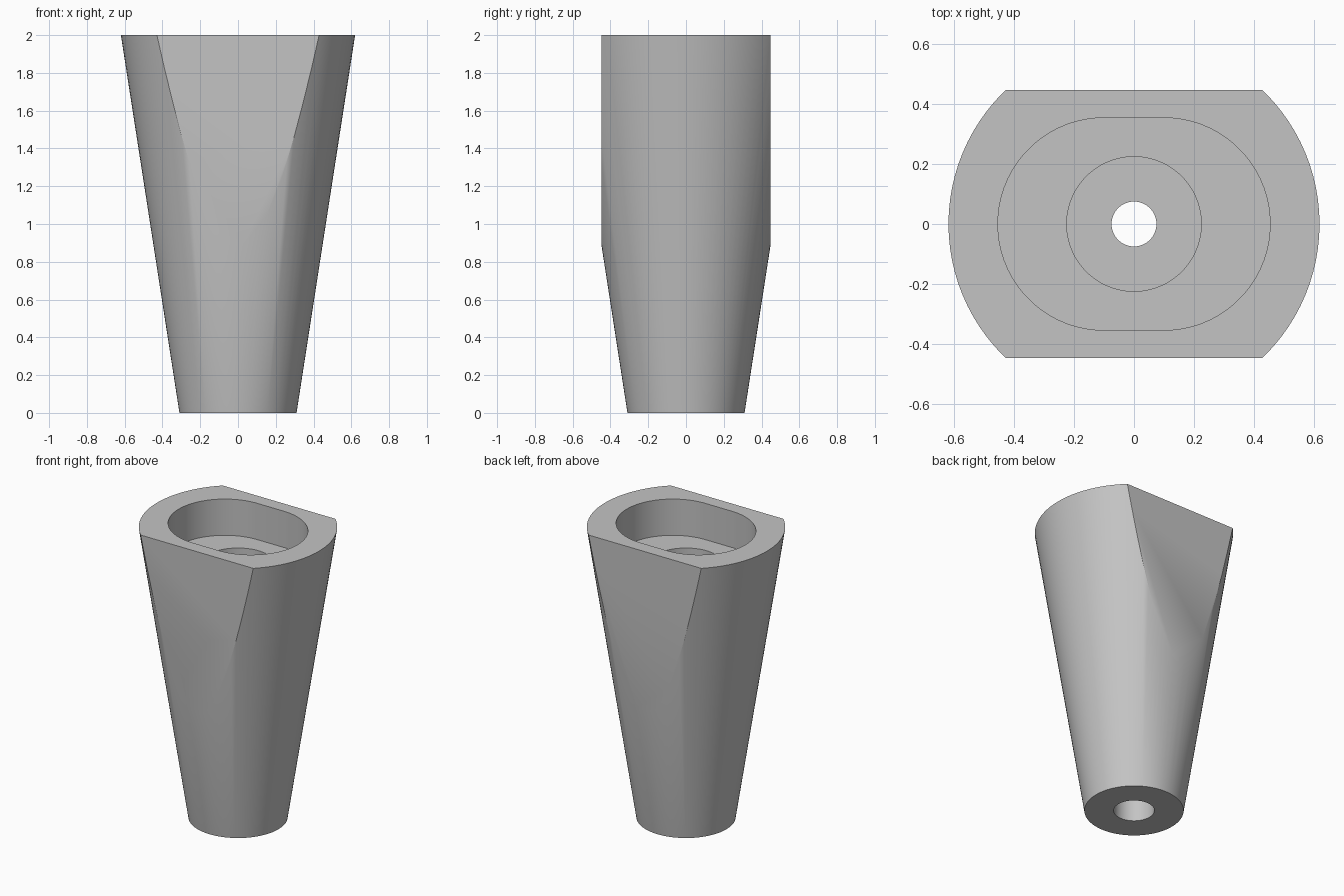
import bpy
import math

SIDES = 96
CUT_SIDES = 64

old = bpy.data.objects.get("Cube")
if old:
    bpy.data.objects.remove(old, do_unlink=True)

grey = bpy.data.materials.new("plain_grey")
grey.use_nodes = True
colour = (0.55, 0.55, 0.55, 1)
grey.diffuse_color = colour
grey.node_tree.nodes["Principled BSDF"].inputs["Base Color"].default_value = colour


def prism(name, outline, bottom, top):
    """Upright solid from a closed outline of (x, y) points."""
    n = len(outline)
    verts = [(x, y, z) for z in (bottom, top) for x, y in outline]
    faces = [tuple(reversed(range(n))), tuple(range(n, 2 * n))]
    faces += [(i, (i + 1) % n, n + (i + 1) % n, n + i) for i in range(n)]
    mesh = bpy.data.meshes.new(name)
    mesh.from_pydata(verts, [], faces)
    obj = bpy.data.objects.new(name, mesh)
    bpy.context.collection.objects.link(obj)
    return obj


def slot(radius, shift=0.0):
    """Circle, stretched along x into a slot when shift is given."""
    points = []
    for i in range(CUT_SIDES):
        a = 2 * math.pi * (i + 0.5) / CUT_SIDES
        side = math.copysign(shift, math.cos(a))
        points.append((side + radius * math.cos(a), radius * math.sin(a)))
    return points


def block(y_near, y_far):
    return [(-1, y_near), (1, y_near), (1, y_far), (-1, y_far)]


# Tapered body
bpy.ops.mesh.primitive_cone_add(vertices=SIDES, radius1=0.31, radius2=0.62,
                                depth=2, location=(0, 0, 1))
body = bpy.context.object
body.name = "tapered_body"
body.data.name = "tapered_body"

# Flats on front and back, slotted pocket, stepped bore through the axis
cutters = [
    prism("front_flat_cutter", block(-1, -0.447), -0.5, 2.5),
    prism("back_flat_cutter", block(0.447, 1), -0.5, 2.5),
    prism("pocket_cutter", slot(0.355, 0.1), 1.75, 2.5),
    prism("upper_bore_cutter", slot(0.225), 1.25, 2.2),
    prism("through_hole_cutter", slot(0.075), -0.3, 2.3),
    prism("lower_bore_cutter", slot(0.127), -0.2, 0.5),
]
for cutter in cutters:
    cutter.hide_render = True
    bpy.context.view_layer.objects.active = body
    mod = body.modifiers.new(cutter.name, "BOOLEAN")
    mod.operation = "DIFFERENCE"
    mod.solver = "EXACT"
    mod.object = cutter
    bpy.ops.object.modifier_apply(modifier=mod.name)
    bpy.data.objects.remove(cutter, do_unlink=True)

# Finish
body.data.materials.clear()
body.data.materials.append(grey)
for poly in body.data.polygons:
    poly.material_index = 0
bpy.ops.object.select_all(action="DESELECT")
body.select_set(True)
bpy.context.view_layer.objects.active = body
bpy.ops.object.shade_smooth_by_angle(angle=math.radians(30))
